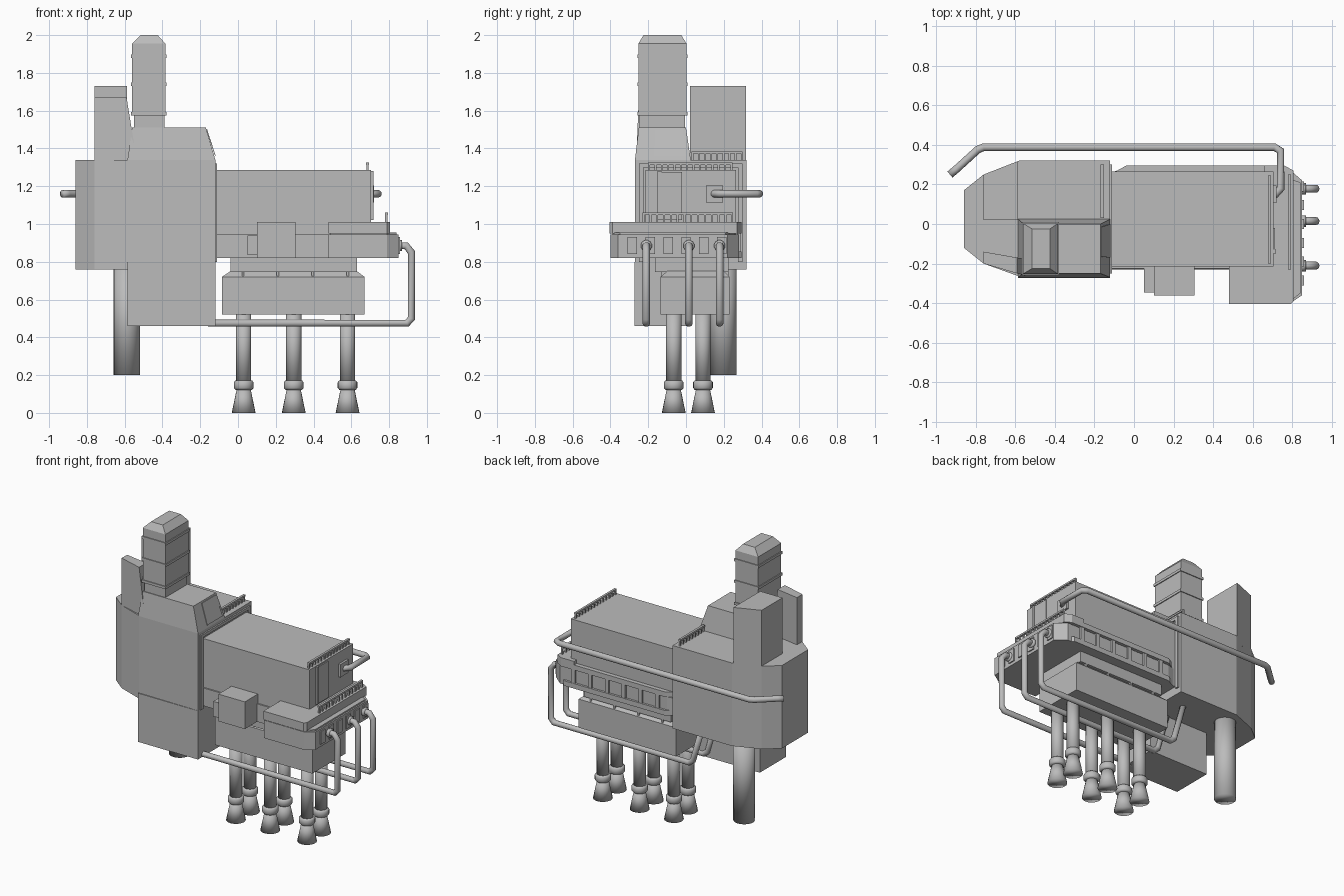
import bpy, bmesh, math
from mathutils import Vector

if "Cube" in bpy.data.objects:
    bpy.data.objects.remove(bpy.data.objects["Cube"])

mat = bpy.data.materials.new("plain_grey")
mat.diffuse_color = (0.5, 0.5, 0.5, 1)
mat.use_nodes = True
mat.node_tree.nodes["Principled BSDF"].inputs["Base Color"].default_value = mat.diffuse_color


def finish(name, bm, smooth=False):
    bmesh.ops.recalc_face_normals(bm, faces=bm.faces)
    me = bpy.data.meshes.new(name)
    bm.to_mesh(me)
    bm.free()
    me.materials.append(mat)
    if smooth:
        for p in me.polygons:
            p.use_smooth = True
    ob = bpy.data.objects.new(name, me)
    bpy.context.collection.objects.link(ob)
    return ob


def loft(name, *rings, smooth=False):
    """Solid skinned through matching rings of points."""
    bm = bmesh.new()
    rs = [[bm.verts.new(p) for p in r] for r in rings]
    n = len(rs[0])
    for a, b in zip(rs, rs[1:]):
        for i in range(n):
            j = (i + 1) % n
            bm.faces.new((a[i], a[j], b[j], b[i]))
    bm.faces.new(rs[0][::-1])
    bm.faces.new(rs[-1])
    return finish(name, bm, smooth)


def plan(pts, z):
    return [(x, y, z) for x, y in pts]


def prism(name, pts, z0, z1):
    return loft(name, plan(pts, z0), plan(pts, z1))


def rect(x0, x1, y0, y1, z):
    return [(x0, y0, z), (x1, y0, z), (x1, y1, z), (x0, y1, z)]


def box(name, x0, x1, y0, y1, z0, z1):
    return loft(name, rect(x0, x1, y0, y1, z0), rect(x0, x1, y0, y1, z1))


def turned(name, x, y, profile, n=20):
    """Round part from (radius, z) pairs."""
    rings = [[(x + r * math.cos(2 * math.pi * i / n), y + r * math.sin(2 * math.pi * i / n), z)
              for i in range(n)] for r, z in profile]
    return loft(name, *rings, smooth=True)


def pipe(name, pts, r=0.02, n=12):
    """Round tube with mitred bends."""
    P = [Vector(p) for p in pts]
    rings = []
    for i, p in enumerate(P):
        d0 = (P[i] - P[i - 1]).normalized() if i else (P[1] - P[0]).normalized()
        d1 = (P[i + 1] - P[i]).normalized() if i < len(P) - 1 else d0
        t = (d0 + d1).normalized()
        if i == 0:
            u = t.orthogonal().normalized()
        u = (u - t * u.dot(t)).normalized()
        v = t.cross(u)
        rings.append([p + r * (u * math.cos(2 * math.pi * k / n) + v * math.sin(2 * math.pi * k / n))
                      for k in range(n)])
    return loft(name, *rings, smooth=True)


def rail(name, x, y0, y1, z, h, n):
    """Top bar on a row of short posts."""
    box(name + "_bar", x - .008, x + .008, y0, y1, z + h - .012, z + h)
    for i in range(n):
        y = y0 + .005 + (y1 - y0 - .01) * i / (n - 1)
        box(name + "_post", x - .006, x + .006, y - .005, y + .005, z - .005, z + h - .01)


# Main tower hull and its lower keel
prism("tower_hull", [(-.86, -.12), (-.76, -.2), (-.58, -.265), (-.12, -.27), (-.12, .32),
                     (-.58, .32), (-.76, .25), (-.86, .17)], .76, 1.34)
box("lower_keel", -.585, -.12, -.272, .02, .46, .80)
# Raised shoulder with sloped sides
loft("shoulder", rect(-.585, -.12, -.27, .025, 1.34), rect(-.56, -.17, -.25, .0, 1.51))
loft("shoulder_panel",
     [(-.121, -.17, 1.36), (-.121, .0, 1.36), (-.168, -.015, 1.5), (-.168, -.165, 1.5)],
     [(-.118, -.17, 1.36), (-.118, .0, 1.36), (-.163, -.015, 1.5), (-.163, -.165, 1.5)])
# Rear and front fins
prism("rear_fin", [(-.76, .02), (-.588, .02), (-.588, .317), (-.76, .25)], 1.3, 1.73)
loft("front_fin", plan([(-.76, -.14), (-.76, -.2), (-.53, -.265), (-.53, -.18)], 1.3),
     plan([(-.76, -.14), (-.76, -.2), (-.59, -.25), (-.59, -.17)], 1.67))
# Chimney with bands and chamfered cap
box("chimney_neck", -.55, -.39, -.245, -.005, 1.5, 1.58)
loft("chimney", rect(-.56, -.385, -.252, .003, 1.575), rect(-.56, -.385, -.252, .003, 1.955),
     rect(-.515, -.425, -.225, -.025, 2.0))
for z in (1.575, 1.73, 1.88):
    box("chimney_band", -.566, -.379, -.258, .009, z, z + .018)
# Frame around the hull's inner end
for y0, y1, z0, z1 in ((-.25, -.225, .8, 1.32), (.275, .3, .8, 1.32), (-.25, .3, 1.3, 1.32)):
    box("end_frame", -.122, -.11, y0, y1, z0, z1)

# Long upper body
box("upper_body", -.13, .705, -.215, .265, .82, 1.285)
box("body_door", .70, .713, -.13, -.02, 1.02, 1.275)
box("door_frame", .70, .718, -.15, -.13, 1.02, 1.28)
box("pipe_socket", .70, .72, .105, .195, 1.115, 1.205)
# Lower deck with wide end
prism("lower_deck", [(-.12, -.225), (.48, -.225), (.48, -.4), (.79, -.4), (.85, -.36),
                     (.85, .22), (.78, .28), (-.05, .28), (-.12, .26)], .82, .945)
prism("deck_top", [(.48, -.405), (.79, -.405), (.805, -.39), (.805, .27), (.76, .295),
                   (.66, .295), (.66, -.2), (.48, -.2)], .95, 1.01)
prism("deck_seam", [(.49, -.39), (.79, -.39), (.84, -.35), (.84, .21), (.7, .26), (.49, -.2)], .94, .955)
for i in range(6):
    y = -.31 + .095 * i
    box("end_bumper", .845, .858, y, y + .05, .84, .93)
# Rear window strip
for z0, z1 in ((.82, .855), (.95, .985)):
    prism("window_ledge", [(-.12, .25), (.78, .25), (.74, .295), (-.04, .295)], z0, z1)
for i in range(6):
    x = .02 + .13 * i
    box("window_post", x - .014, x + .014, .27, .292, .85, .955)

# Front cabinet
loft("cabinet", *[[(.10, y, .82), (.305, y, .82), (.305, y, 1.01), (.10, y, 1.01)] for y in (-.21, -.36)])
loft("cabinet_side", rect(.05, .11, -.345, -.21, .835), rect(.05, .11, -.345, -.21, .94))

# Waist and tray under the deck
box("waist", -.04, .63, -.165, .225, .745, .83)
box("tray", -.085, .67, -.135, .23, .52, .72)
loft("tray_lid", rect(-.085, .67, -.135, .23, .72), rect(-.04, .63, -.1, .2, .75))
for i in range(4):
    x = .02 + .185 * i
    for s in (-.13, .20):
        box("tray_rib", x, x + .012, s, s + .025, .71, .745)

# Six legs with collars and flared feet
for x in (.03, .295, .58):
    for y in (-.065, .09):
        turned("leg", x, y, [(.04, .15), (.04, .54)])
        turned("collar", x, y, [(.044, .122), (.052, .132), (.052, .162), (.044, .172)])
        turned("foot", x, y, [(.063, 0), (.036, .13)])
# Large support column
turned("support_column", -.588, .197, [(.07, .2), (.07, .8)], 24)

# Looping pipes under the deck
for y in (-.21, .015, .178):
    pipe("lower_pipe", [(.83, y, .885), (.89, y, .885), (.918, y, .85), (.918, y, .5),
                        (.895, y, .475), (-.15, y, .475), (-.18, y, .5), (-.26, y, .78)])
    pipe("pipe_flange", [(.845, y, .885), (.868, y, .885)], .03)
# Long upper pipe along the back
pipe("upper_pipe", [(-.93, .25, 1.16), (-.9, .275, 1.16), (-.79, .375, 1.16), (-.76, .388, 1.16), (.71, .388, 1.16),
                    (.74, .37, 1.16), (.742, .18, 1.16), (.715, .15, 1.16), (.69, .145, 1.16)])

# Railings
rail("roof_rail", .685, -.2, .245, 1.285, .04, 14)
rail("deck_rail", .785, -.23, .25, 1.01, .05, 14)
rail("hull_rail", -.16, .03, .3, 1.34, .045, 9)
